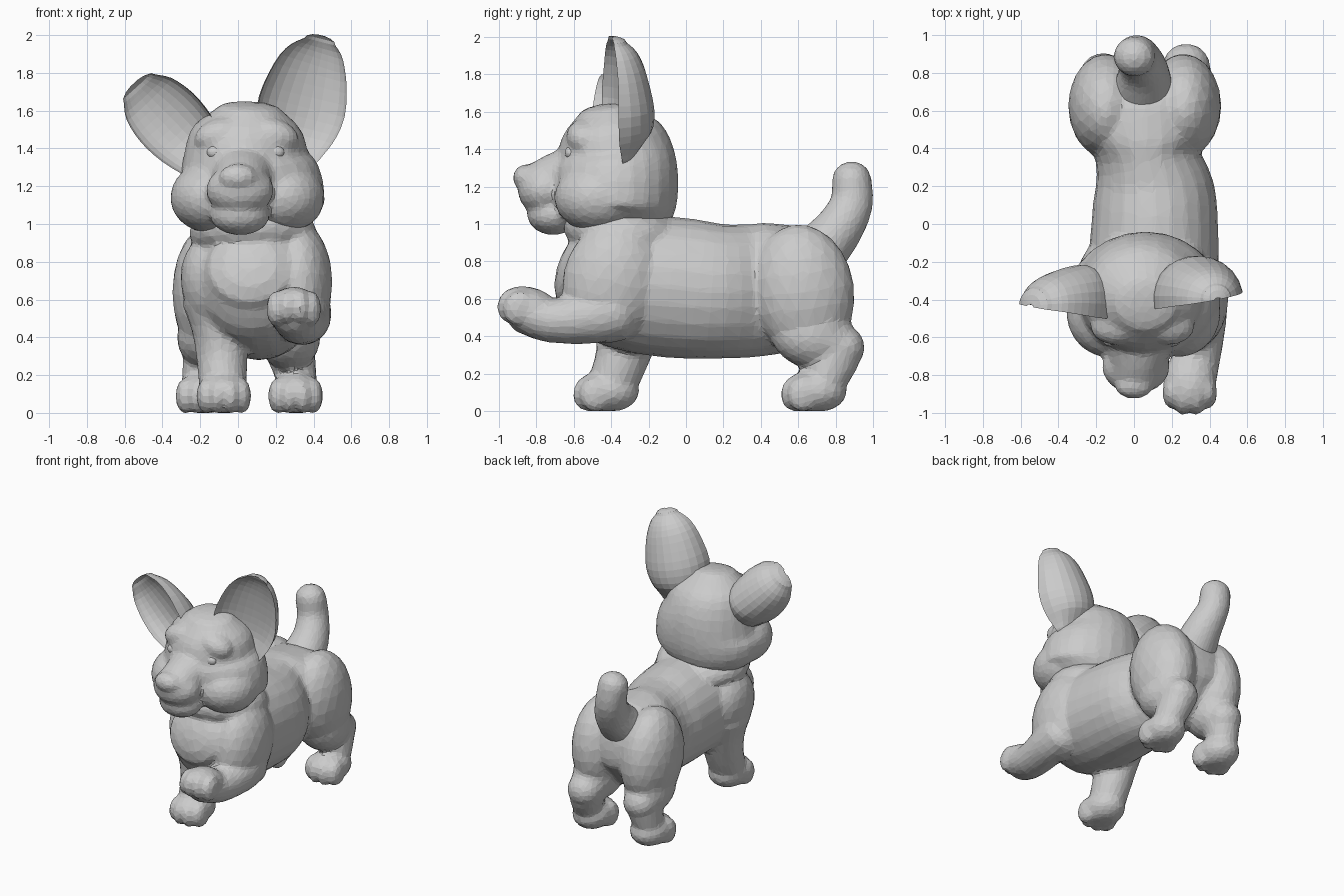
import bpy, bmesh, math
from mathutils import Vector, Matrix

if "Cube" in bpy.data.objects:
    bpy.data.objects.remove(bpy.data.objects["Cube"])

X = Vector((1, 0, 0))


def finish(bm, name):
    bmesh.ops.recalc_face_normals(bm, faces=bm.faces)
    me = bpy.data.meshes.new(name)
    bm.to_mesh(me)
    bm.free()
    ob = bpy.data.objects.new(name, me)
    bpy.context.collection.objects.link(ob)
    return ob


def add_ball(bm, c, r, pitch=0, roll=0):
    m = (Matrix.Translation(c) @ Matrix.Rotation(math.radians(roll), 4, 'Y')
         @ Matrix.Rotation(math.radians(pitch), 4, 'X') @ Matrix.Diagonal((*r, 1)))
    bmesh.ops.create_icosphere(bm, subdivisions=3, radius=1, matrix=m)


def ball(name, c, r, pitch=0, roll=0):
    bm = bmesh.new()
    add_ball(bm, c, r, pitch, roll)
    return finish(bm, name)


def catmull(a, b, c, d, t):
    return [0.5 * (2 * q + (r - p) * t + (2 * p - 5 * q + 4 * r - s) * t * t
                   + (3 * q - p - 3 * r + s) * t ** 3) for p, q, r, s in zip(a, b, c, d)]


def loft(name, st, dome=(0.05, 0.05), ref=X, cup=None, n=20, sub=3):
    """Skin through stations (x, y, z, radius along ref, other radius) with domed ends."""
    pts = []
    for i in range(len(st) - 1):
        a, d = st[max(i - 1, 0)], st[min(i + 2, len(st) - 1)]
        pts += [catmull(a, st[i], st[i + 1], d, k / sub) for k in range(sub)]
    pts.append(list(st[-1]))
    cen = [Vector(p[:3]) for p in pts]
    last = len(pts) - 1
    tan = [(cen[min(i + 1, last)] - cen[max(i - 1, 0)]).normalized() for i in range(last + 1)]
    rows = [(cen[i], tan[i], pts[i][3], pts[i][4]) for i in range(last + 1)]

    def cap(i, length):
        return [(cen[i] + tan[i] * length * math.sin(a), tan[i],
                 pts[i][3] * math.cos(a), pts[i][4] * math.cos(a))
                for a in (math.radians(g) for g in (28, 55, 78))]
    rows = cap(0, -dome[0])[::-1] + rows + cap(last, dome[1])
    bm = bmesh.new()
    rings = []
    for c, t, ra, rb in rows:
        side = (ref - t * ref.dot(t)).normalized()
        up = t.cross(side)
        ring = []
        for k in range(n):
            a = 2 * math.pi * k / n
            u = math.cos(a)
            if cup is not None:     # full back, hollow front
                u = abs(u) ** .9 if u > 0 else -cup * u
            ring.append(bm.verts.new(c + side * ra * u + up * rb * math.sin(a)))
        rings.append(ring)
    for p, q in zip(rings, rings[1:]):
        for k in range(n):
            bm.faces.new((p[k], p[(k + 1) % n], q[(k + 1) % n], q[k]))
    bm.faces.new(rings[0])
    bm.faces.new(rings[-1])
    return finish(bm, name)


def paw(name, x, y, z, pitch=0):
    """Pad with four toes pointing to -y."""
    bm = bmesh.new()
    rot = Matrix.Rotation(math.radians(pitch), 3, 'X')
    add_ball(bm, (x, y, z), (0.14, 0.175, 0.115), pitch)
    for dx, dy in ((-0.095, -0.06), (-0.037, -0.095), (0.037, -0.095), (0.095, -0.06)):
        o = rot @ Vector((dx, dy, -0.015))
        add_ball(bm, Vector((x, y, z)) + o, (0.05, 0.085, 0.095), pitch)
    return finish(bm, name)


def merge(name, parts, ratio, smooth=3):
    """Fuse overlapping parts into one faceted skin."""
    bm = bmesh.new()
    for ob in parts:
        bm.from_mesh(ob.data)
        bpy.data.objects.remove(ob)
    for v in bm.verts:              # flat soles
        v.co.z = max(v.co.z, 0)
    ob = finish(bm, name)
    m = ob.modifiers.new("fuse", 'REMESH')
    m.mode, m.voxel_size = 'VOXEL', .018
    m = ob.modifiers.new("soften", 'SMOOTH')
    m.iterations = smooth
    m = ob.modifiers.new("facets", 'DECIMATE')
    m.ratio = ratio
    return ob


# Torso, neck and shoulders
body = [
    loft("torso", [(.07, -.57, .76, .25, .23), (.08, -.45, .72, .315, .335), (.1, -.25, .68, .345, .37),
                   (.11, 0, .655, .335, .375), (.105, .18, .64, .32, .36), (.07, .37, .645, .275, .355),
                   (.06, .52, .67, .34, .345), (.06, .67, .71, .34, .285), (.06, .79, .73, .22, .19)],
         dome=(.115, .06), n=24),
    ball("neck", (.08, -.33, .95), (.34, .33, .17), pitch=-8),
    ball("left_shoulder", (-.11, -.31, .67), (.19, .25, .28), roll=-12),
    ball("right_shoulder", (.315, -.39, .69), (.185, .27, .33), pitch=-12)]

# Standing front leg
body += [
    loft("left_front_leg", [(-.13, -.3, .6, .165, .21), (-.1, -.31, .45, .145, .18),
                            (-.085, -.34, .29, .135, .145), (-.08, -.4, .13, .125, .13)], dome=(.1, .05)),
    paw("left_front_paw", -.075, -.425, .105)]

# Raised front leg
body += [
    loft("right_front_leg", [(.355, -.37, .54, .14, .16), (.35, -.5, .505, .14, .145),
                             (.325, -.72, .485, .13, .12), (.295, -.86, .535, .135, .12)], dome=(.1, .08)),
    paw("right_front_paw", .295, -.83, .545, pitch=-20)]

# Hind legs
for s, label in ((-1, "left"), (1, "right")):
    cx, back = .057 + s * .205, (.05 if s < 0 else 0)
    fx = .06 + s * .245
    body += [
        ball(label + "_thigh", (cx, .625, .64), (.2, .275, .36), pitch=8),
        ball(label + "_knee", (cx + s * .01, .66, .4), (.165, .22, .17), pitch=-20),
        loft(label + "_hind_leg", [(cx, .66, .5, .17, .22), (cx + s * .01, .72 - back / 2, .39, .155, .19),
                                   (cx + s * .02, .79 - back, .31, .13, .15),
                                   (fx, .76 - back / 2, .2, .11, .12),
                                   (fx, .72, .12, .115, .11)], dome=(.08, .05)),
        ball(label + "_hock", (cx + s * .015, .835 - back, .34), (.125, .12, .12)),
        paw(label + "_hind_paw", fx, .685, .105)]
merge("body", body, .13)

# Head with cheeks and muzzle
head = [
    loft("skull", [(.06, -.39, 1.02, .33, .29), (.055, -.38, 1.1, .4, .325), (.06, -.375, 1.22, .39, .335),
                   (.045, -.38, 1.36, .335, .32), (.055, -.405, 1.5, .29, .265),
                   (.06, -.42, 1.6, .18, .16)], dome=(.06, .045), n=24),
    loft("muzzle_bridge", [(.03, -.55, 1.26, .21, .18), (.02, -.7, 1.23, .155, .15),
                           (.01, -.8, 1.205, .14, .12)], dome=(.05, .09)),
    ball("muzzle", (.01, -.755, 1.18), (.18, .145, .135)),
    ball("chin", (.01, -.71, 1.05), (.16, .14, .11)),
    ball("nose", (0, -.86, 1.25), (.1, .065, .07), pitch=-15)]
for s, label in ((-1, "left"), (1, "right")):
    head += [ball(label + "_cheek", (.05 + s * .19, -.465, 1.14), (.22, .24, .19)),
             ball(label + "_brow", (.045 + s * .14, -.54, 1.47), (.14, .1, .09), roll=s * 15)]
merge("head", head, .16, smooth=5)
for s, label in ((-1, "left"), (1, "right")):
    ball(label + "_eye", (.04 + s * .16, -.618, 1.38), (.045, .03, .035))

# Cupped ears, open to the front
loft("right_ear", [(.28, -.37, 1.35, .1, .15), (.3, -.395, 1.46, .21, .205), (.34, -.405, 1.62, .235, .235),
                   (.385, -.4, 1.8, .19, .2), (.42, -.4, 1.91, .14, .145),
                   (.435, -.4, 1.965, .085, .085)],
     dome=(.04, .035), ref=Vector((-.2, 1, 0)), cup=.5, n=24)
loft("left_ear", [(-.17, -.47, 1.36, .2, .15), (-.28, -.475, 1.46, .26, .18),
                  (-.38, -.46, 1.565, .23, .19), (-.47, -.445, 1.66, .17, .165),
                  (-.52, -.44, 1.715, .11, .115)],
     dome=(.05, .045), ref=Vector((.2, 1, 0)), cup=.5, n=24)

# Tail
merge("tail", [loft("tail_tube", [(.05, .72, .86, .16, .15), (.05, .82, .98, .13, .13),
                                  (.02, .885, 1.11, .11, .115), (0, .885, 1.24, .11, .105)],
                    dome=(.04, .095))], .25)
